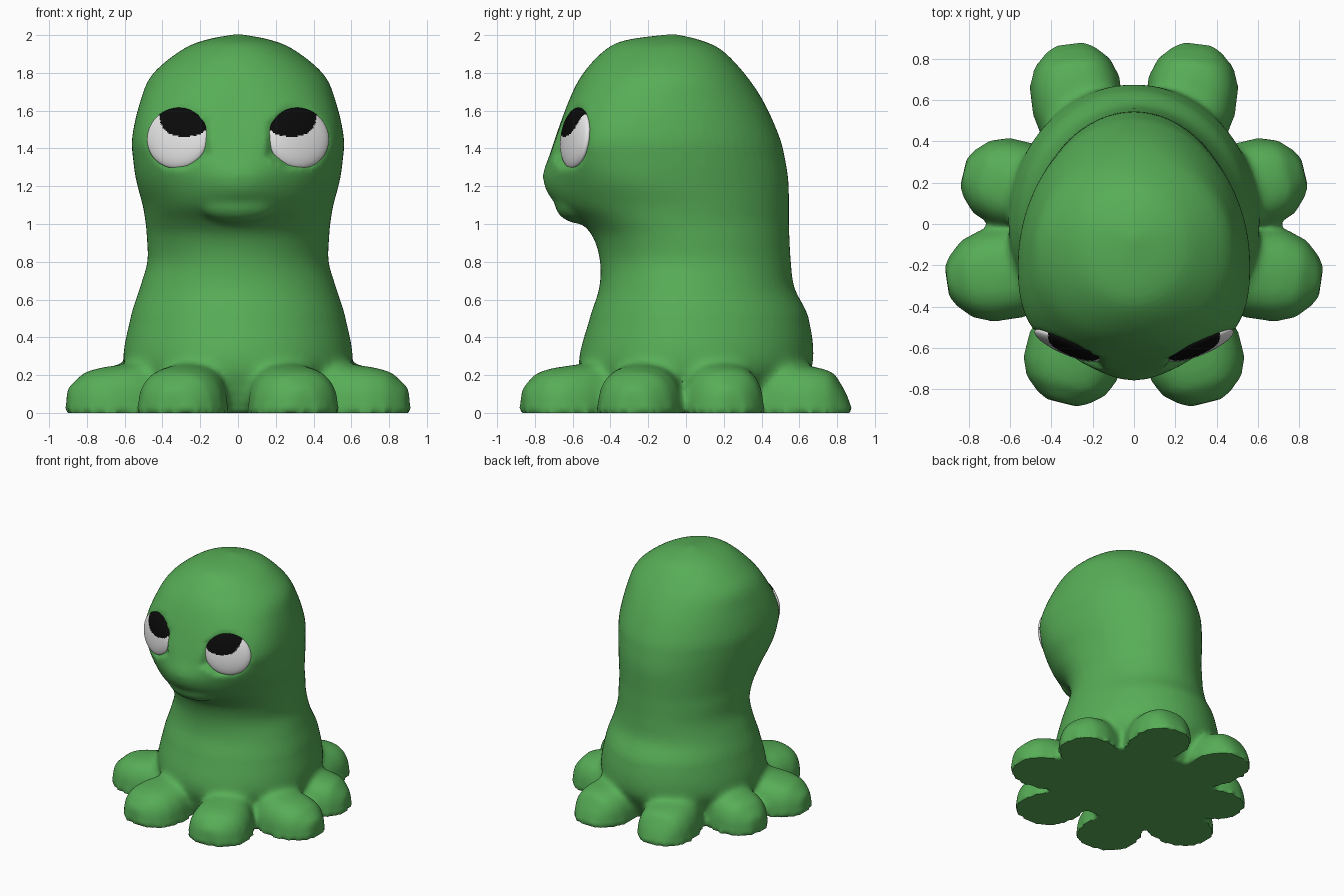
import bpy, bmesh, math
from mathutils import Matrix, Vector

if "Cube" in bpy.data.objects:
    bpy.data.objects.remove(bpy.data.objects["Cube"])


def material(name, rgb):
    m = bpy.data.materials.new(name)
    m.diffuse_color = (*rgb, 1)
    m.use_nodes = True
    m.node_tree.nodes["Principled BSDF"].inputs["Base Color"].default_value = m.diffuse_color
    return m


GREEN = material("green skin", (0.095, 0.42, 0.095))
WHITE = material("eye white", (0.80, 0.80, 0.80))
BLACK = material("pupil black", (0.003, 0.003, 0.003))


def finish(name, bm, mats, angle=50):
    bmesh.ops.recalc_face_normals(bm, faces=bm.faces[:])
    me = bpy.data.meshes.new(name)
    bm.to_mesh(me)
    bm.free()
    ob = bpy.data.objects.new(name, me)
    bpy.context.collection.objects.link(ob)
    for m in mats:
        me.materials.append(m)
    bpy.ops.object.select_all(action='DESELECT')
    ob.select_set(True)
    bpy.context.view_layer.objects.active = ob
    bpy.ops.object.shade_smooth_by_angle(angle=math.radians(angle))
    return ob


def loft(rings):
    bm = bmesh.new()
    loops = [[bm.verts.new(p) for p in r] for r in rings]
    n = len(loops[0])
    for a, b in zip(loops, loops[1:]):
        for i in range(n):
            j = (i + 1) % n
            bm.faces.new((a[i], a[j], b[j], b[i]))
    bm.faces.new(loops[0])
    bm.faces.new(loops[-1])
    return bm


def spline(rows, steps):
    out = []
    for i in range(len(rows) - 1):
        p0, p1 = rows[max(i - 1, 0)], rows[i]
        p2, p3 = rows[i + 1], rows[min(i + 2, len(rows) - 1)]
        for k in range(steps):
            t = k / steps
            out.append([0.5 * (2 * b + (c - a) * t + (2 * a - 5 * b + 4 * c - d) * t * t
                               + (3 * b - a - 3 * c + d) * t ** 3)
                        for a, b, c, d in zip(p0, p1, p2, p3)])
    return out + [list(rows[-1])]


# Eye placement shared by the sockets and the eyeballs
EYE = Vector((0.32, -0.585, 1.455))
TURN, TILT = math.radians(23), math.radians(-7)


def skin_point(x, y, z):
    if y < 0:
        # snout bump
        y -= 0.08 * math.exp(-(x / 0.24) ** 2 - ((z - 1.22) / 0.15) ** 2)
        # eye sockets
        dx, dz = abs(x) - EYE.x, z - EYE.z
        if (dx / 0.165) ** 2 + (dz / 0.16) ** 2 < 1:
            y = max(y, EYE.y + dx * math.tan(TURN) + dz * 0.1 + 0.005)
    return (x, y, z)


# Body and head: z, half width, front y, widest y, back y
profile = [
    (0.00, 0.50, -0.48, 0.00, 0.52), (0.12, 0.55, -0.53, 0.00, 0.60),
    (0.27, 0.61, -0.57, 0.00, 0.675), (0.50, 0.57, -0.51, 0.00, 0.65),
    (0.66, 0.52, -0.46, 0.00, 0.575), (0.80, 0.48, -0.455, 0.00, 0.555),
    (0.93, 0.483, -0.49, -0.03, 0.548), (1.01, 0.49, -0.55, -0.07, 0.545),
    (1.10, 0.505, -0.64, -0.10, 0.545), (1.22, 0.537, -0.675, -0.18, 0.543),
    (1.34, 0.555, -0.69, -0.20, 0.525), (1.46, 0.56, -0.685, -0.20, 0.495),
    (1.64, 0.52, -0.625, -0.17, 0.415), (1.79, 0.455, -0.55, -0.12, 0.315),
    (1.92, 0.30, -0.43, -0.10, 0.19), (1.975, 0.17, -0.31, -0.08, 0.07),
    (2.005, 0.01, -0.08, -0.07, -0.06)]
SEG = 72
rings = []
for z, w, yf, ym, yb in spline(profile, 5):
    ring = []
    square = 1 - 0.23 * math.exp(-((z - 1.48) / 0.28) ** 2)  # fuller cheeks
    for i in range(SEG):
        a = 2 * math.pi * i / SEG
        c, s = math.cos(a), math.sin(a)
        if s >= 0:
            ring.append((w * c, ym + s * (yb - ym), z))
        else:
            x = math.copysign(abs(c) ** square, c) * w
            ring.append(skin_point(x, ym - abs(s) ** square * (ym - yf), z))
    rings.append(ring)
parts = [finish("body", loft(rings), [GREEN], 60)]

# Lower lip
bm = bmesh.new()
bmesh.ops.create_uvsphere(bm, u_segments=24, v_segments=12, radius=1,
                          matrix=Matrix.Translation((0, -0.55, 1.105)) @ Matrix.Diagonal((0.22, 0.145, 0.105, 1)))
parts.append(finish("lower_lip", bm, [GREEN]))


# Feet: rounded lobes, flat underneath
def foot(name, base, tip, half, height, tip_height):
    base, tip = Vector((*base, 0)), Vector((*tip, 0))
    side = (tip - base).normalized().cross(Vector((0, 0, 1)))
    stations = [(0, 0.7, 1.1), (0.45, 1.0, 1.05), (0.68, 1, 0.98), (0.84, 0.84, 0.88),
                (0.95, 0.55, (0.72 + tip_height) / 2), (1, 0.32, tip_height)]
    rows = []
    for t, wf, hf in stations:
        row = []
        for k in range(11):
            a = math.pi * k / 10
            c, s = math.cos(a), math.sin(a)
            u = math.copysign(abs(c) ** 0.75, c) * half * wf
            row.append(base.lerp(tip, t) + side * u + Vector((0, 0, max(s, 0) ** 0.75 * height * hf)))
        rows.append(row)
    return finish(name, loft(rows), [GREEN])


feet = [("front_foot", (0.22, -0.35), (0.35, -0.865), 0.235, 0.245, 0.55),
        ("front_side_foot", (0.30, -0.19), (0.905, -0.28), 0.225, 0.25, 0.55),
        ("rear_side_foot", (0.28, 0.12), (0.825, 0.25), 0.215, 0.26, 0.5),
        ("back_foot", (0.24, 0.30), (0.31, 0.87), 0.22, 0.25, 0.2)]
for name, b, t, half, h, th in feet:
    for s, label in ((1, "right"), (-1, "left")):
        parts.append(foot(label + "_" + name, (s * b[0], b[1]), (s * t[0], t[1]), half, h, th))

# Fuse body, lip and feet into one skin
for p in parts:
    p.select_set(True)
body = parts[0]
bpy.context.view_layer.objects.active = body
bpy.ops.object.join()
mod = body.modifiers.new("fuse", 'REMESH')
mod.mode = 'VOXEL'
mod.voxel_size = 0.018
while body.modifiers[0] != mod:
    bpy.ops.object.modifier_remove(modifier=body.modifiers[0].name)
bpy.ops.object.modifier_apply(modifier=mod.name)

# Soften the joins where the feet and lip meet the body
bm = bmesh.new()
bm.from_mesh(body.data)
soft = [v for v in bm.verts if 0.03 < v.co.z < 0.5]
for _ in range(14):
    bmesh.ops.smooth_vert(bm, verts=soft, factor=0.5, use_axis_x=True, use_axis_y=True, use_axis_z=True)
lip = [v for v in bm.verts if 0.85 < v.co.z < 1.25]
for _ in range(4):
    bmesh.ops.smooth_vert(bm, verts=lip, factor=0.5, use_axis_x=True, use_axis_y=True, use_axis_z=True)
for f in bm.faces:
    f.material_index = 0
bm.to_mesh(body.data)
bm.free()
bpy.ops.object.shade_smooth_by_angle(angle=math.radians(50))

# Eyes: flattened balls, pupil on the upper inner part
for s, label in ((1, "right"), (-1, "left")):
    bm = bmesh.new()
    mat = (Matrix.Translation((s * EYE.x, EYE.y, EYE.z)) @ Matrix.Rotation(s * TURN, 4, 'Z')
           @ Matrix.Rotation(TILT, 4, 'X') @ Matrix.Diagonal((0.174, 0.045, 0.162, 1)))
    bmesh.ops.create_uvsphere(bm, u_segments=96, v_segments=64, radius=1, matrix=mat)
    for f in bm.faces:
        c = f.calc_center_median()
        if abs((s * c.x - 0.28) / 0.135) ** 2.5 + abs((c.z - 1.585) / 0.122) ** 2.5 < 1:
            f.material_index = 1
    finish(label + "_eye", bm, [WHITE, BLACK], 80)
